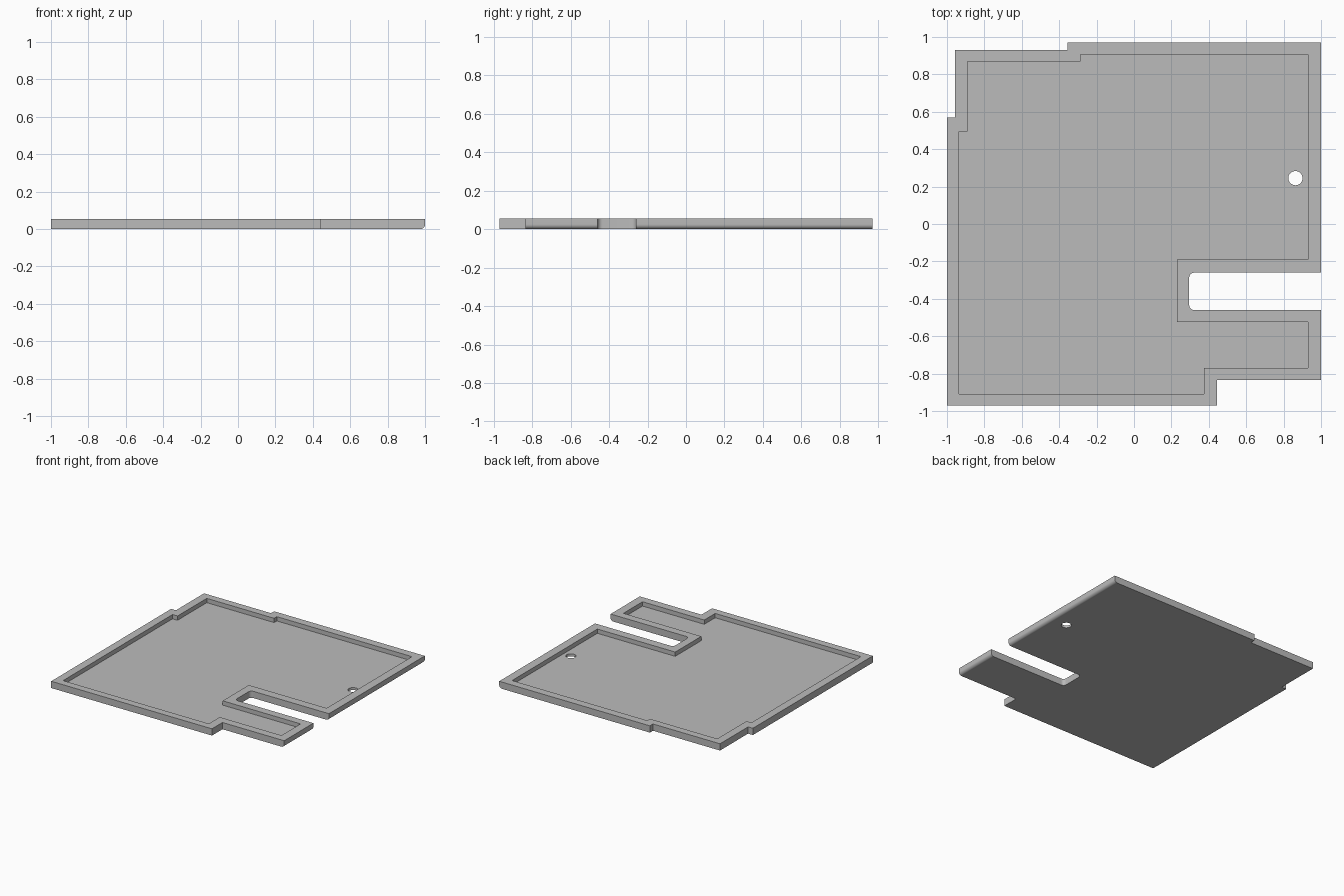
import bpy, bmesh

if "Cube" in bpy.data.objects:
    bpy.data.objects.remove(bpy.data.objects["Cube"])

HEIGHT, FLOOR = 0.055, 0.02

grey = bpy.data.materials.new("plain grey")
grey.use_nodes = True
grey.diffuse_color = (0.5, 0.5, 0.5, 1)
grey.node_tree.nodes["Principled BSDF"].inputs["Base Color"].default_value = (0.5, 0.5, 0.5, 1)


def prism(name, outline, z0, z1, rounding=None):
    """Extrude a flat outline from z0 to z1, then apply optional rounding."""
    bm = bmesh.new()
    face = bm.faces.new([bm.verts.new((x, y, z0)) for x, y in outline])
    top = bmesh.ops.extrude_face_region(bm, geom=[face])["geom"]
    for v in top:
        if isinstance(v, bmesh.types.BMVert):
            v.co.z = z1
    bmesh.ops.recalc_face_normals(bm, faces=bm.faces)
    if rounding:
        rounding(bm)
    mesh = bpy.data.meshes.new(name)
    bm.to_mesh(mesh)
    bm.free()
    mesh.materials.append(grey)
    obj = bpy.data.objects.new(name, mesh)
    bpy.context.collection.objects.link(obj)
    return obj


def cut(target, cutter):
    mod = target.modifiers.new(cutter.name, "BOOLEAN")
    mod.operation, mod.solver, mod.object = "DIFFERENCE", "EXACT", cutter
    cutter.hide_render = True
    bpy.context.view_layer.objects.active = target
    bpy.ops.object.modifier_apply(modifier=mod.name)
    bpy.data.objects.remove(cutter)


def round_edges(bm):
    # inner slot corners
    corners = [e for e in bm.edges
               if all(abs(v.co.x - 0.295) < 0.001 for v in e.verts)
               and abs(e.verts[0].co.z - e.verts[1].co.z) > 0.01]
    bmesh.ops.bevel(bm, geom=corners, offset=0.027, segments=6, profile=0.5, affect="EDGES")
    # lower edge of the side that carries the slot
    lower = [e for e in bm.edges
             if all(v.co.x > 0.999 and v.co.z < 0.001 for v in e.verts)]
    bmesh.ops.bevel(bm, geom=lower, offset=0.025, segments=8, profile=0.5, affect="EDGES")


# Outer plate with stepped corners and the slot
plate = prism("tray", [
    (-1, -0.97), (0.445, -0.97), (0.445, -0.835), (1, -0.835), (1, -0.46),
    (0.295, -0.46), (0.295, -0.26), (1, -0.26), (1, 0.97), (-0.355, 0.97),
    (-0.355, 0.93), (-0.957, 0.93), (-0.957, 0.57), (-1, 0.57)],
    0, HEIGHT, round_edges)

# Recess that leaves a rim all round
cut(plate, prism("recess", [
    (-0.935, -0.91), (0.375, -0.91), (0.375, -0.77), (0.93, -0.77), (0.93, -0.525),
    (0.23, -0.525), (0.23, -0.19), (0.93, -0.19), (0.93, 0.905), (-0.285, 0.905),
    (-0.285, 0.87), (-0.89, 0.87), (-0.89, 0.495), (-0.935, 0.495)],
    FLOOR, HEIGHT + 0.1))

# Round through hole
bpy.ops.mesh.primitive_cylinder_add(vertices=40, radius=0.038, depth=0.4,
                                    location=(0.863, 0.245, 0))
hole = bpy.context.object
hole.name = "hole"
hole.data.materials.append(grey)
cut(plate, hole)

# Smooth the rounded edges only
bpy.ops.object.select_all(action="DESELECT")
plate.select_set(True)
bpy.context.view_layer.objects.active = plate
bpy.ops.object.shade_smooth_by_angle(angle=0.5)
